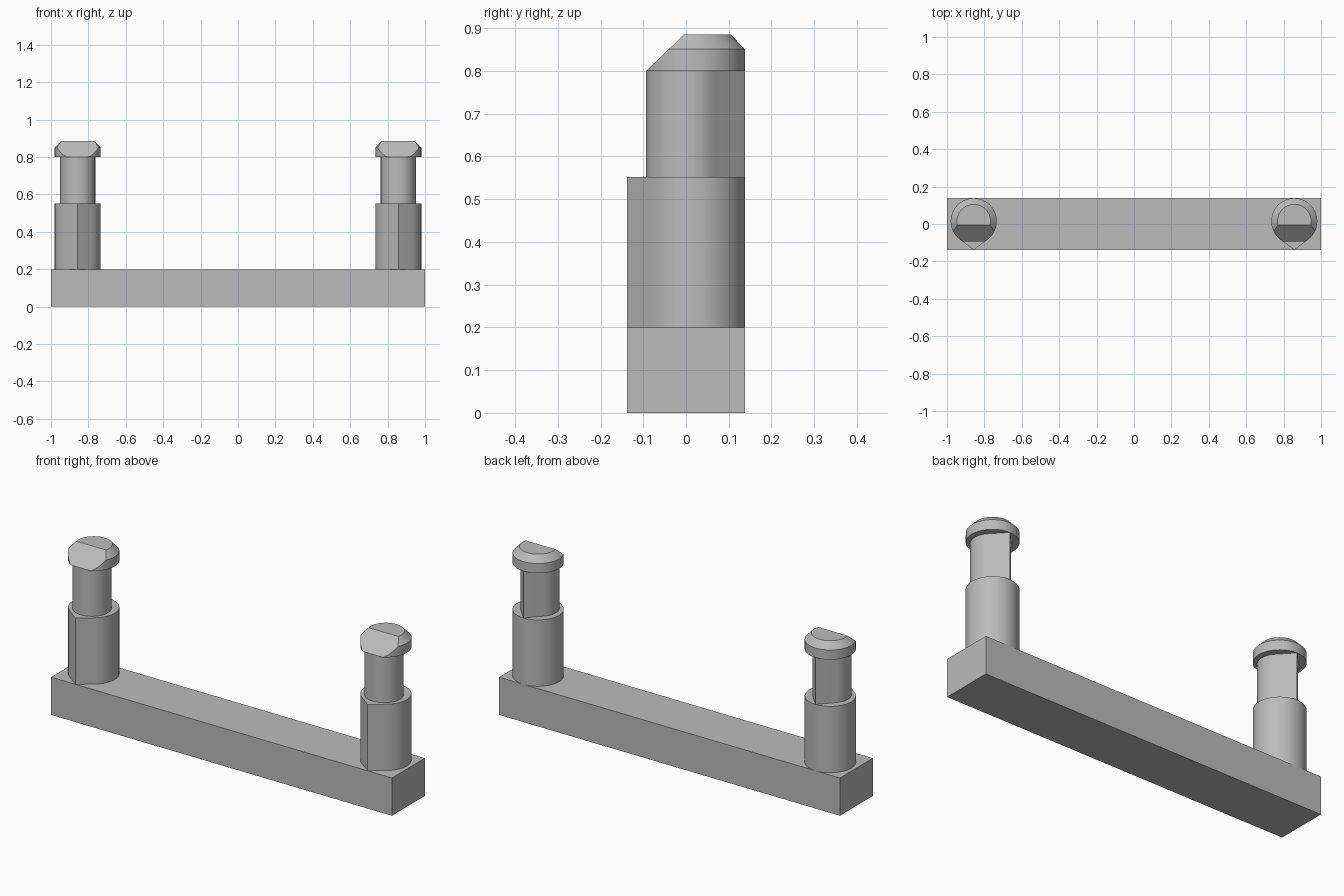
import bpy, bmesh, math
from mathutils import Vector

cube = bpy.data.objects.get("Cube")
if cube:
    bpy.data.objects.remove(cube, do_unlink=True)

grey = bpy.data.materials.new("plain grey")
grey.use_nodes = True
colour = (0.5, 0.5, 0.5, 1)
grey.diffuse_color = colour
grey.node_tree.nodes["Principled BSDF"].inputs["Base Color"].default_value = colour

HALF_DEPTH = 0.138
POST_X = 0.857
POST_Y = 0.015
POST_R = 0.123


def finish(bm, name, smooth=True):
    bmesh.ops.recalc_face_normals(bm, faces=bm.faces)
    mesh = bpy.data.meshes.new(name)
    bm.to_mesh(mesh)
    bm.free()
    mesh.materials.append(grey)
    obj = bpy.data.objects.new(name, mesh)
    bpy.context.collection.objects.link(obj)
    if smooth:
        bpy.ops.object.select_all(action='DESELECT')
        obj.select_set(True)
        bpy.context.view_layer.objects.active = obj
        bpy.ops.object.shade_smooth_by_angle(angle=math.radians(25))
    return obj


def circle(cx, cy, r, n=64):
    return [(cx + r * math.cos(2 * math.pi * i / n),
             cy + r * math.sin(2 * math.pi * i / n)) for i in range(n)]


def teardrop(cx, cy, r, tip_y, n=48):
    """Circle joined by tangent lines to a point at tip_y."""
    reach = tip_y - cy
    tangent = math.acos(r / abs(reach))
    start = math.copysign(math.pi / 2, reach) + tangent
    sweep = 2 * math.pi - 2 * tangent
    arc = [(cx + r * math.cos(start + sweep * i / n),
            cy + r * math.sin(start + sweep * i / n)) for i in range(n + 1)]
    return arc + [(cx, tip_y)]


def loft(layers):
    """Capped solid through matching outlines, each given as (outline, z)."""
    bm = bmesh.new()
    rings = [[bm.verts.new((x, y, z)) for x, y in outline] for outline, z in layers]
    for low, high in zip(rings, rings[1:]):
        for i in range(len(low)):
            bm.faces.new((low[i - 1], low[i], high[i], high[i - 1]))
    bm.faces.new(rings[0][::-1])
    bm.faces.new(rings[-1])
    return bm


# Base bar
bm = bmesh.new()
bmesh.ops.create_cube(bm, size=1)
bmesh.ops.scale(bm, vec=(2, 2 * HALF_DEPTH, 0.2), verts=bm.verts)
bmesh.ops.translate(bm, vec=(0, 0, 0.1), verts=bm.verts)
finish(bm, "base_bar", smooth=False)

for side, x in (("right", -POST_X), ("left", POST_X)):
    # Thick lower post with its ridge at the front
    outline = teardrop(x, POST_Y, POST_R, -HALF_DEPTH)
    finish(loft([(outline, 0.2), (outline, 0.552)]), side + "_lower_post")

    # Slim neck with its ridge at the back
    outline = teardrop(x, 0, 0.094, HALF_DEPTH)
    finish(loft([(outline, 0.552), (outline, 0.8)]), side + "_neck")

    # Chamfered head with a sloping flat cut at the front
    wide = circle(x, POST_Y, POST_R)
    bm = loft([(wide, 0.8), (wide, 0.851), (circle(x, POST_Y, 0.09), 0.885)])
    cut = bmesh.ops.bisect_plane(
        bm, geom=bm.verts[:] + bm.edges[:] + bm.faces[:],
        plane_co=Vector((x, -0.093, 0.8)), plane_no=Vector((0, -1, 1.03)),
        clear_outer=True)
    rim = [e for e in cut["geom_cut"] if isinstance(e, bmesh.types.BMEdge)]
    bmesh.ops.contextual_create(bm, geom=rim)
    finish(bm, side + "_head")
